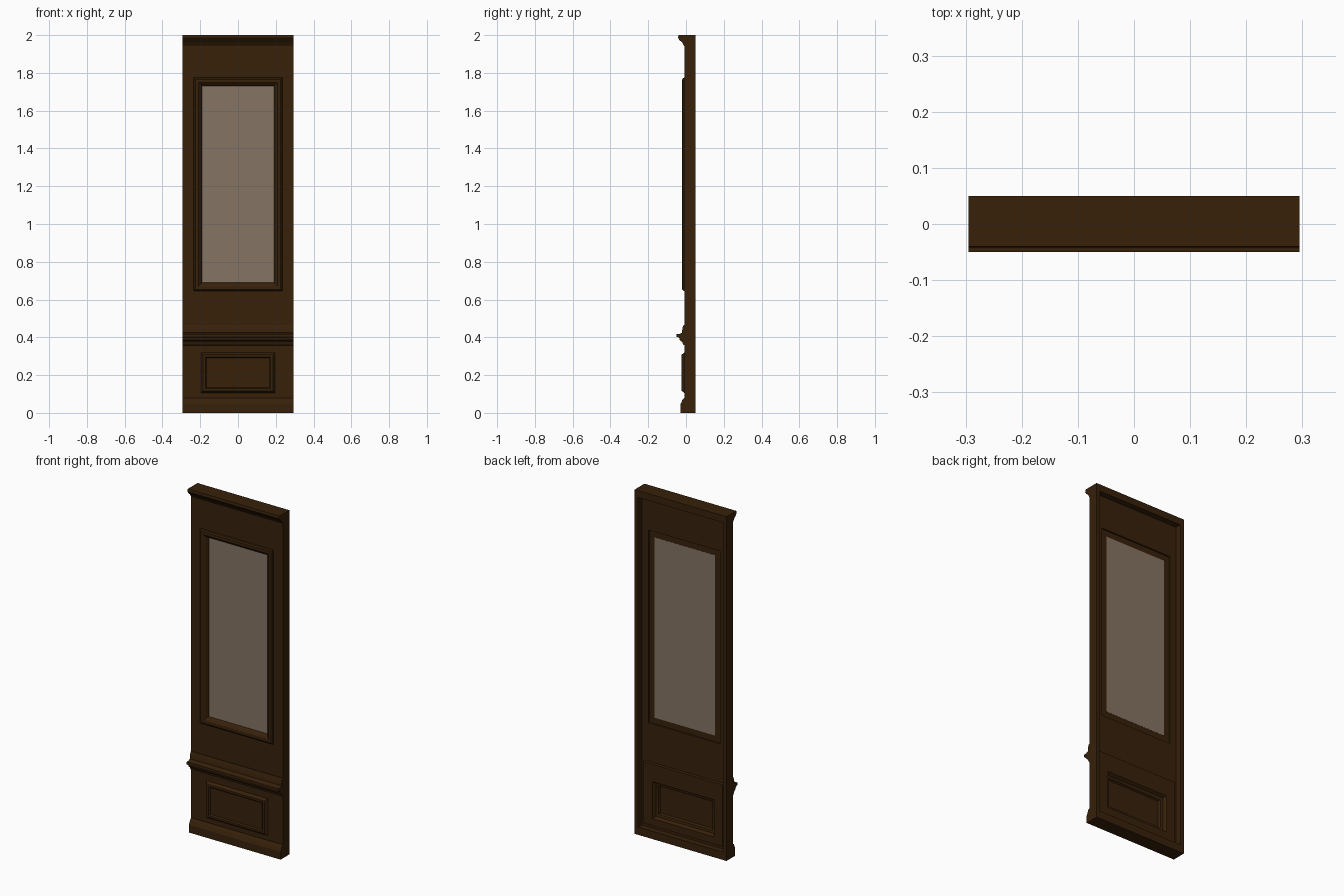
import bpy, bmesh, math

cube = bpy.data.objects.get("Cube")
if cube:
    bpy.data.objects.remove(cube, do_unlink=True)

HALF = 0.295          # half width of the panel
FRONT, RECESS, BACK = -0.008, 0.016, 0.05


def material(name, rgb):
    m = bpy.data.materials.new(name)
    m.use_nodes = True
    m.diffuse_color = (*rgb, 1)
    node = next(n for n in m.node_tree.nodes if n.type == 'BSDF_PRINCIPLED')
    node.inputs["Base Color"].default_value = (*rgb, 1)
    node.inputs["Roughness"].default_value = 0.7
    return m


wood = material("dark_wood", (0.038, 0.015, 0.003))
glass = material("frosted_glass", (0.235, 0.175, 0.125))


def finish(name, bm, mat):
    bmesh.ops.recalc_face_normals(bm, faces=bm.faces)
    mesh = bpy.data.meshes.new(name)
    bm.to_mesh(mesh)
    bm.free()
    mesh.materials.append(mat)
    ob = bpy.data.objects.new(name, mesh)
    bpy.context.collection.objects.link(ob)
    bpy.ops.object.select_all(action='DESELECT')
    ob.select_set(True)
    bpy.context.view_layer.objects.active = ob
    bpy.ops.object.shade_smooth_by_angle(angle=math.radians(30))


def frame(name, rings, closed=True, mat=wood):
    """Join rectangles (half width, bottom, top, y); closed loops back, open caps both ends."""
    bm = bmesh.new()
    loops = [[bm.verts.new((sx * w, y, z)) for sx, z in ((-1, lo), (1, lo), (1, hi), (-1, hi))]
             for w, lo, hi, y in rings]
    pairs = list(zip(loops, loops[1:]))
    if closed:
        pairs.append((loops[-1], loops[0]))
    else:
        bm.faces.new(loops[0])
        bm.faces.new(loops[-1])
    for a, b in pairs:
        for i in range(4):
            j = (i + 1) % 4
            bm.faces.new((a[i], a[j], b[j], b[i]))
    finish(name, bm, mat)


def moulding(name, profile):
    """Run a (y, z) profile across the full width."""
    bm = bmesh.new()
    face = bm.faces.new([bm.verts.new((-HALF, y, z)) for y, z in profile])
    out = bmesh.ops.extrude_face_region(bm, geom=[face])
    moved = [v for v in out["geom"] if isinstance(v, bmesh.types.BMVert)]
    bmesh.ops.translate(bm, verts=moved, vec=(2 * HALF, 0, 0))
    finish(name, bm, wood)


def inset(rect, d, y):
    w, lo, hi = rect
    return (w - d, lo + d, hi - d, y)


outer = (HALF, 0, 2)
opening = (0.272, 0.045, 1.96)
upper = (0.272, 0.44, 1.96)
lower = (0.272, 0.045, 0.44)
pane = (0.19, 0.69, 1.73)
field = (0.167, 0.135, 0.29)

# Outer frame, deeper than the boards it holds
frame("outer_frame", [inset(outer, 0, FRONT), inset(outer, 0, BACK),
                      inset(opening, 0, BACK), inset(opening, 0, FRONT)])

# Upper board with a wide opening for the pane surround
frame("upper_board", [inset(upper, 0, FRONT), inset(upper, 0, RECESS),
                      inset(pane, -0.04, RECESS), inset(pane, -0.036, FRONT)])

# Pane surround: raised on the front, sunken on the back, sloping in to the pane
frame("pane_frame", [inset(pane, -0.046, FRONT + 0.002), inset(pane, -0.043, -0.015),
                     inset(pane, -0.036, -0.02), inset(pane, -0.02, -0.02),
                     inset(pane, -0.008, -0.012), inset(pane, 0, 0.002),
                     inset(pane, 0, 0.009), inset(pane, -0.046, 0.009)])
frame("pane", [inset(pane, -0.004, 0.003), inset(pane, -0.004, 0.01)], False, glass)

# Lower board: field and surround raised on the front, hollowed on the back
frame("lower_board", [inset(field, 0, -0.016), inset(field, -0.006, -0.023),
                      inset(field, -0.018, -0.023), inset(field, -0.03, FRONT),
                      inset(lower, 0, FRONT), inset(lower, 0, RECESS),
                      inset(lower, 0.014, RECESS), inset(lower, 0.018, 0.026),
                      inset(field, -0.03, 0.026), inset(field, -0.02, 0.01),
                      inset(field, -0.006, 0.006), inset(field, 0, -0.004)], False)

# Horizontal mouldings on the front
moulding("crown", [(0, 2), (-0.04, 2), (-0.042, 1.985), (-0.034, 1.972),
                   (-0.02, 1.962), (-0.013, 1.948), (-0.01, 1.943), (0, 1.943)])
moulding("chair_rail", [(0, 0.465), (-0.012, 0.465), (-0.019, 0.45), (-0.021, 0.425),
                        (-0.034, 0.418), (-0.05, 0.418), (-0.05, 0.403), (-0.036, 0.398),
                        (-0.033, 0.385), (-0.02, 0.375), (-0.014, 0.36), (0, 0.355)])
moulding("baseboard", [(0, 0), (-0.03, 0), (-0.03, 0.045), (-0.024, 0.055),
                       (-0.019, 0.07), (-0.01, 0.078), (0, 0.078)])
